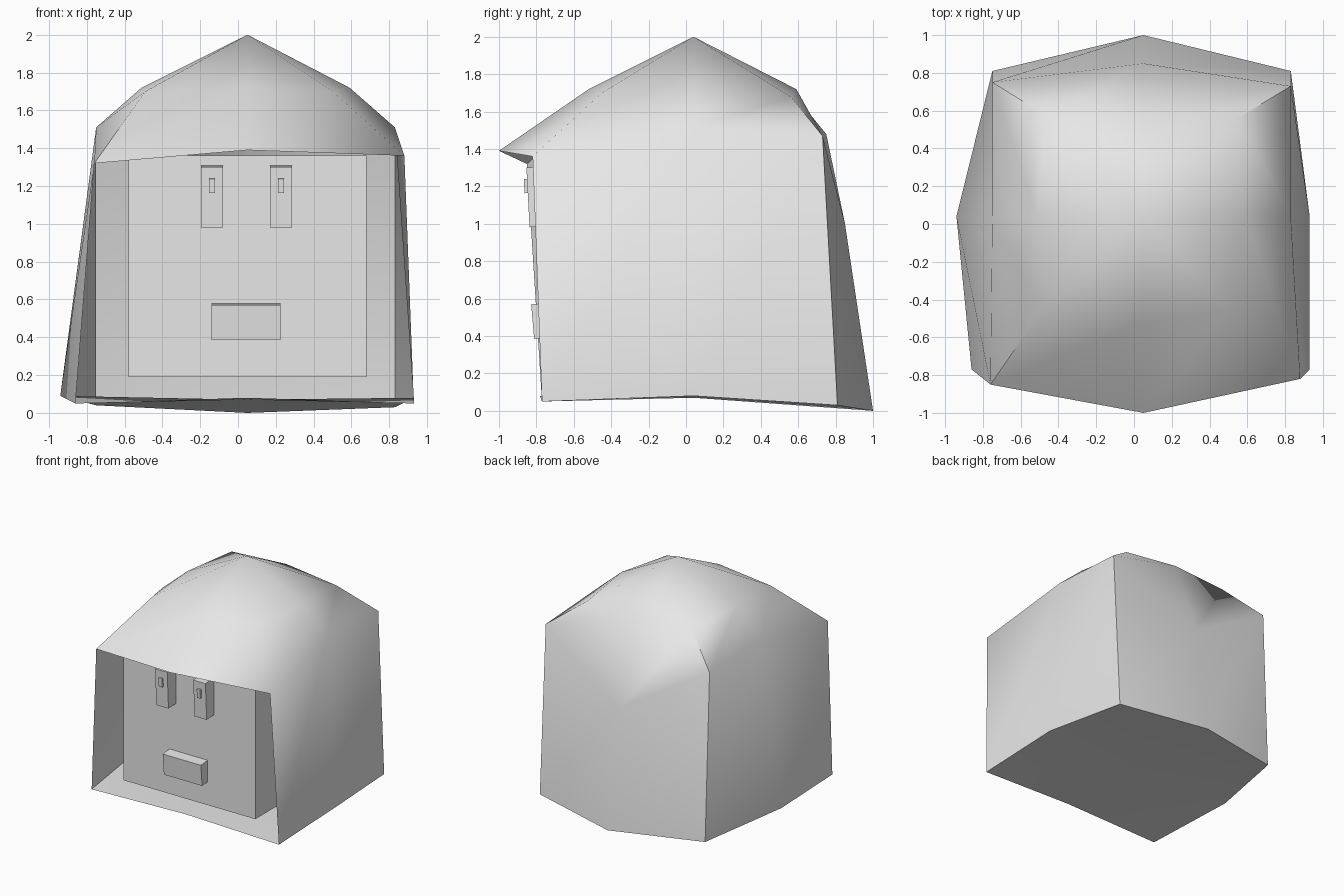
import bpy
import bmesh
from math import radians
from mathutils import Matrix, Vector

default_cube = bpy.data.objects.get("Cube")
if default_cube:
    bpy.data.objects.remove(default_cube, do_unlink=True)

# One plain grey for the whole model
grey = bpy.data.materials.new("plain_grey")
grey.use_nodes = True
colour = (0.8, 0.8, 0.8, 1.0)
grey.diffuse_color = colour
shader = next(n for n in grey.node_tree.nodes if n.type == "BSDF_PRINCIPLED")
shader.inputs["Base Color"].default_value = colour


def add_object(name, bm):
    mesh = bpy.data.meshes.new(name)
    bm.to_mesh(mesh)
    bm.free()
    mesh.materials.append(grey)
    obj = bpy.data.objects.new(name, mesh)
    bpy.context.collection.objects.link(obj)
    return obj


def add_box(name, low, high, tilt=0.0):
    """Box between two corners, tipped forward about its own centre."""
    low, high = Vector(low), Vector(high)
    bm = bmesh.new()
    bmesh.ops.create_cube(bm, size=1.0)
    size = Matrix.Diagonal((high - low).to_4d())
    size[3][3] = 1.0
    place = Matrix.Translation((low + high) / 2)
    bm.transform(place @ Matrix.Rotation(radians(tilt), 4, "X") @ size)
    return add_object(name, bm)


def build_hood():
    """Open-fronted shell: three eight-point loops, closed above and below.
    Each loop starts at the middle of the front and turns towards +x."""
    base = [(.05, -.78, .08), (.93, -.77, .05), (.93, .04, .08), (.83, .81, .03),
            (.05, 1, 0), (-.75, .81, .04), (-.94, .04, .09), (-.86, -.77, .05)]
    brow = [(.05, -1, 1.39), (.88, -.82, 1.36), (.83, .04, 1.51), (.83, .73, 1.47),
            (.05, .85, 1), (-.75, .75, 1.48), (-.75, .04, 1.51), (-.76, -.85, 1.32)]
    crown = [(.05, -.52, 1.72), (.5, -.45, 1.7), (.59, .04, 1.72), (.55, .56, 1.68),
             (.05, .59, 1.72), (-.46, .57, 1.7), (-.51, .04, 1.72), (-.49, -.46, 1.7)]
    bm = bmesh.new()
    loops = [[bm.verts.new(p) for p in loop] for loop in (base, brow, crown)]
    peak = bm.verts.new((.05, .04, 2))
    underside = bm.verts.new((.05, .04, .07))
    count = len(base)
    for i in range(count):
        j = (i + 1) % count
        for level, (lower, upper) in enumerate(zip(loops, loops[1:])):
            # The two lower front panels are left open
            if level == 0 and i in (0, count - 1):
                continue
            bm.faces.new((lower[i], lower[j], upper[j], upper[i]))
        bm.faces.new((loops[-1][i], loops[-1][j], peak))
        bm.faces.new((loops[0][j], loops[0][i], underside))

    # Soft shoulders along the sides, crisp edges at the strong folds
    soft = {loops[1][i] for i in (1, 2, 3, 5, 6, 7)}
    bm.normal_update()
    for face in bm.faces:
        face.smooth = True
    for edge in bm.edges:
        shoulder = all(v in soft for v in edge.verts)
        angle = edge.calc_face_angle(0.0)
        edge.smooth = shoulder or angle < radians(40)
    return add_object("hood", bm)


build_hood()

# Head inside the hood, with its features on the front
add_box("head", (-.58, -.735, .19), (.68, .5, 1.36))
add_box("mouth", (-.14, -.82, .39), (.225, -.7, .575), tilt=5)
for side, x in (("right", -.137), ("left", .228)):
    add_box(side + "_eye", (x - .058, -.845, .985), (x + .058, -.7, 1.305), tilt=3)
    add_box(side + "_pupil", (x - .016, -.865, 1.165), (x + .016, -.8, 1.24), tilt=3)
